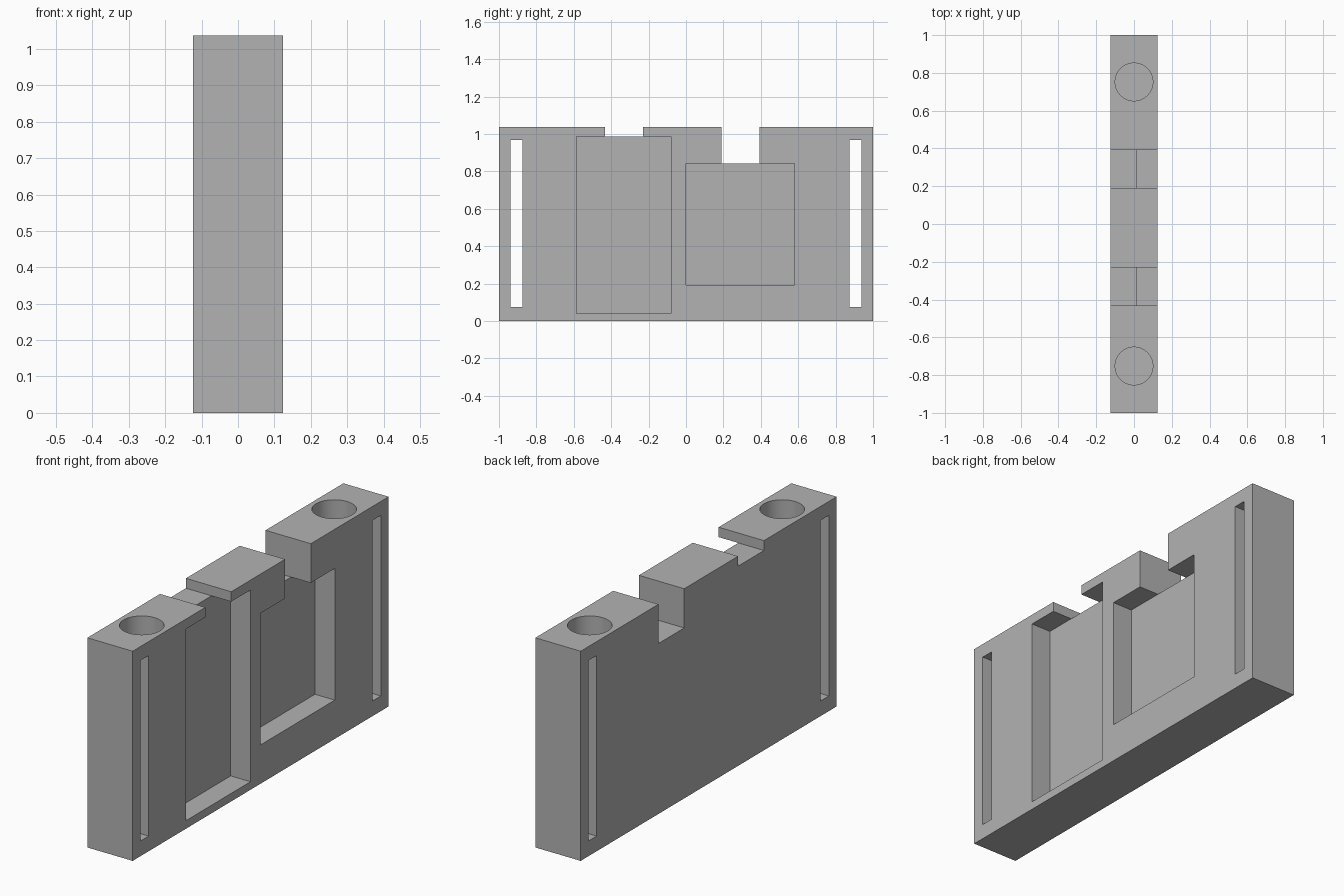
import bpy
import bmesh
from mathutils import Matrix

cube = bpy.data.objects.get("Cube")
if cube:
    bpy.data.objects.remove(cube, do_unlink=True)

HALF_X, HEIGHT = 0.124, 1.037
POCKET_X = 0.016          # depth plane of the pockets
HOLE_FLOOR = 0.075

grey = bpy.data.materials.new("plain grey")
grey.use_nodes = True
colour = (0.45, 0.45, 0.45, 1)
grey.diffuse_color = colour
grey.node_tree.nodes["Principled BSDF"].inputs["Base Color"].default_value = colour


def finish(name, bm):
    bmesh.ops.recalc_face_normals(bm, faces=bm.faces)
    mesh = bpy.data.meshes.new(name)
    bm.to_mesh(mesh)
    bm.free()
    mesh.materials.append(grey)
    obj = bpy.data.objects.new(name, mesh)
    bpy.context.collection.objects.link(obj)
    return obj


def prism(name, outline, x0, x1):
    """Extrude a (y, z) outline along x."""
    bm = bmesh.new()
    face = bm.faces.new([bm.verts.new((x0, y, z)) for y, z in outline])
    ext = bmesh.ops.extrude_face_region(bm, geom=[face])
    moved = [v for v in ext["geom"] if isinstance(v, bmesh.types.BMVert)]
    bmesh.ops.translate(bm, verts=moved, vec=(x1 - x0, 0, 0))
    return finish(name, bm)


def cylinder(name, y, radius, z0, z1):
    bm = bmesh.new()
    bmesh.ops.create_cone(bm, cap_ends=True, segments=64, radius1=radius, radius2=radius,
                          depth=z1 - z0, matrix=Matrix.Translation((0, y, (z0 + z1) / 2)))
    return finish(name, bm)


def cut(body, cutter):
    mod = body.modifiers.new(cutter.name, "BOOLEAN")
    mod.operation, mod.solver, mod.object = "DIFFERENCE", "EXACT", cutter
    bpy.context.view_layer.objects.active = body
    bpy.ops.object.modifier_apply(modifier=mod.name)
    bpy.data.objects.remove(cutter, do_unlink=True)


# Pockets: outer y range, floor z, top z, and the notch above
pockets = [(-0.585, -0.08, 0.04, 0.988, -0.432, -0.23),
           (0.0, 0.579, 0.192, 0.843, 0.191, 0.392)]

# Body with the two notches in its top edge
outline = [(1, HEIGHT), (1, 0), (-1, 0), (-1, HEIGHT)]
for _, _, _, top, n0, n1 in pockets:
    outline += [(n0, HEIGHT), (n0, top), (n1, top), (n1, HEIGHT)]
body = prism("holder_body", outline, -HALF_X, HALF_X)

# Pockets on the left face, open into their notches
for y0, y1, floor, top, n0, n1 in pockets:
    tee = [(y0, floor), (y1, floor), (y1, top), (n1, top), (n1, HEIGHT + 0.1),
           (n0, HEIGHT + 0.1), (n0, top), (y0, top)]
    cut(body, prism("pocket_cutter", tee, POCKET_X, 0.3))

# Strap slots through the ends, and round holes sunk from the top
for side in (-1, 1):
    y0, y1 = sorted((side * 0.875, side * 0.939))
    cut(body, prism("slot_cutter", [(y0, 0.075), (y1, 0.075), (y1, 0.968), (y0, 0.968)], -0.3, 0.3))
    cut(body, cylinder("hole_cutter", side * 0.752, 0.1, HOLE_FLOOR, HEIGHT + 0.1))

# Smooth hole walls, sharp edges elsewhere
bpy.ops.object.select_all(action="DESELECT")
body.select_set(True)
bpy.context.view_layer.objects.active = body
bpy.ops.object.shade_smooth_by_angle()
